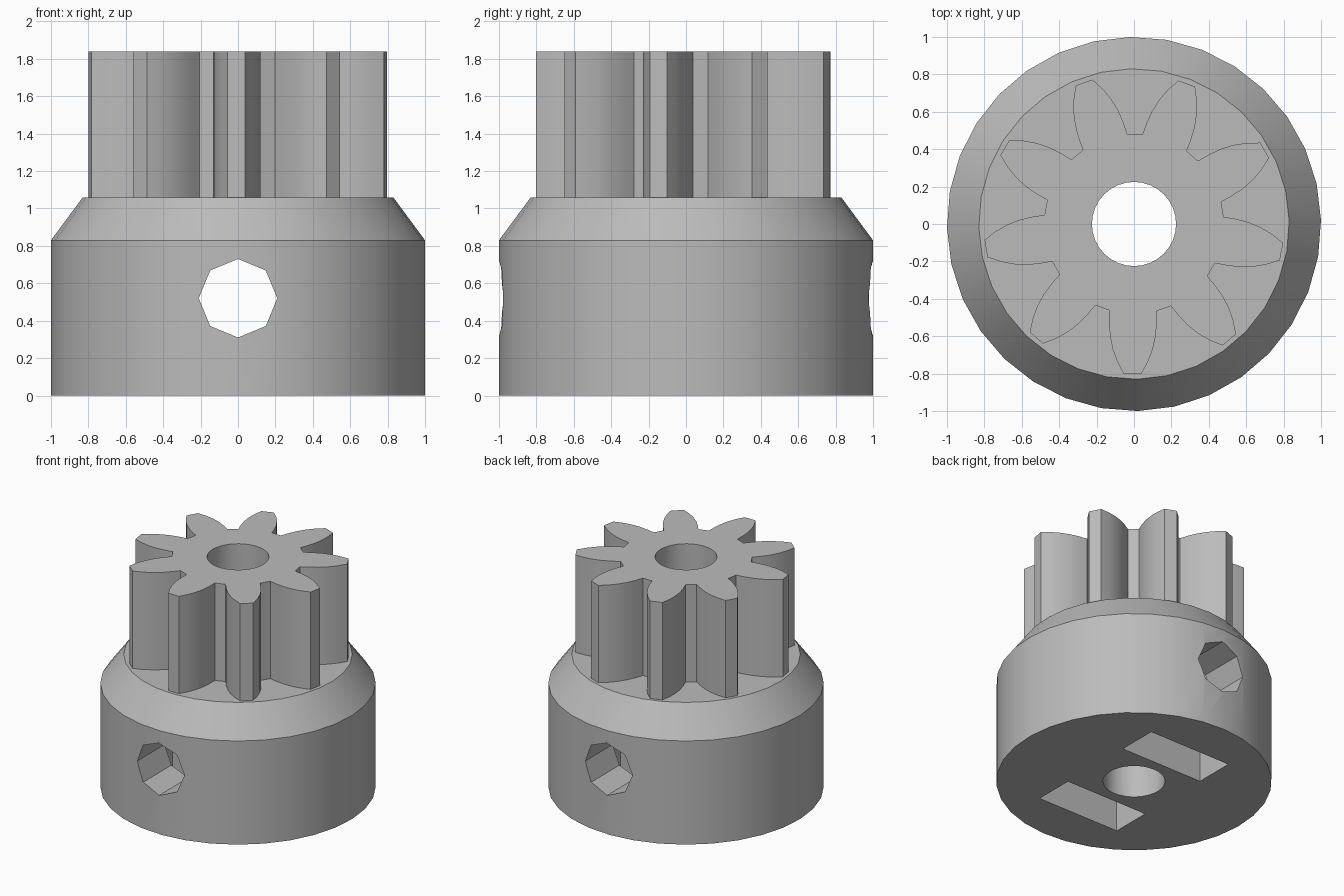
import bpy
import bmesh
import math
from mathutils import Matrix

cube = bpy.data.objects.get("Cube")
if cube:
    bpy.data.objects.remove(cube, do_unlink=True)

GREY = (0.5, 0.5, 0.5, 1.0)
grey = bpy.data.materials.new("plain grey")
grey.use_nodes = True
grey.diffuse_color = GREY
grey.node_tree.nodes["Principled BSDF"].inputs["Base Color"].default_value = GREY


def ring(radius, count, offset=0.0):
    return [(radius * math.cos(offset + math.tau * i / count),
             radius * math.sin(offset + math.tau * i / count)) for i in range(count)]


def loft(name, sections):
    """Closed solid through matching outlines, given as (outline, z) pairs."""
    bm = bmesh.new()
    loops = [[bm.verts.new((x, y, z)) for x, y in outline] for outline, z in sections]
    count = len(loops[0])
    bm.faces.new(loops[0][::-1])
    bm.faces.new(loops[-1])
    for low, high in zip(loops, loops[1:]):
        for i in range(count):
            j = (i + 1) % count
            bm.faces.new((low[i], low[j], high[j], high[i]))
    mesh = bpy.data.meshes.new(name)
    bm.to_mesh(mesh)
    bm.free()
    mesh.materials.append(grey)
    obj = bpy.data.objects.new(name, mesh)
    bpy.context.collection.objects.link(obj)
    return obj


def cut(obj, cutter):
    mod = obj.modifiers.new("cut", "BOOLEAN")
    mod.operation = "DIFFERENCE"
    mod.solver = "EXACT"
    mod.object = cutter
    bpy.context.view_layer.objects.active = obj
    bpy.ops.object.modifier_apply(modifier=mod.name)


# Collar with a chamfered shoulder
turn = math.radians(1.2)
SHOULDER = 1.06
wide, narrow = ring(1.0, 32, turn), ring(0.83, 32, turn)
collar = loft("collar", [(wide, 0), (wide, 0.83), (narrow, SHOULDER)])

# Nine-tooth pinion: half tooth as (distance from axis, half width), mirrored
TEETH = 9
half = [(0.464, 0.126), (0.53, 0.127), (0.60, 0.122),
        (0.67, 0.107), (0.735, 0.083), (0.802, 0.047)]
tooth = [(r, -w) for r, w in half] + [(r, w) for r, w in reversed(half)]
outline = []
for k in range(TEETH):
    a = math.radians(-90.6) + math.tau * k / TEETH
    c, s = math.cos(a), math.sin(a)
    outline += [(r * c - w * s, r * s + w * c) for r, w in tooth]
pinion = loft("pinion", [(outline, SHOULDER), (outline, 1.84)])

# Shaft bore through both parts
bore = loft("bore_cutter", [(ring(0.225, 32), -0.1), (ring(0.225, 32), 2)])
cut(collar, bore)
cut(pinion, bore)

# Octagonal screw hole running front to back
screw = loft("screw_cutter", [(ring(0.21, 8), -1.2), (ring(0.21, 8), 1.2)])
screw.data.transform(Matrix.Translation((0, 0, 0.52)) @ Matrix.Rotation(math.pi / 2, 4, "X"))
cut(collar, screw)

# Nut slots open at the base, one on each side of the bore
cutters = [bore, screw]
for side in (-1, 1):
    near, far = sorted((side * 0.31, side * 0.63))
    box = [(-0.365, near), (0.365, near), (0.365, far), (-0.365, far)]
    slot = loft("slot_cutter", [(box, -0.1), (box, 0.88)])
    cut(collar, slot)
    cutters.append(slot)

for cutter in cutters:
    bpy.data.objects.remove(cutter, do_unlink=True)

# Smooth round walls, crisp edges
for obj in (collar, pinion):
    bpy.ops.object.select_all(action="DESELECT")
    obj.select_set(True)
    bpy.context.view_layer.objects.active = obj
    bpy.ops.object.shade_smooth_by_angle(angle=math.radians(28))
